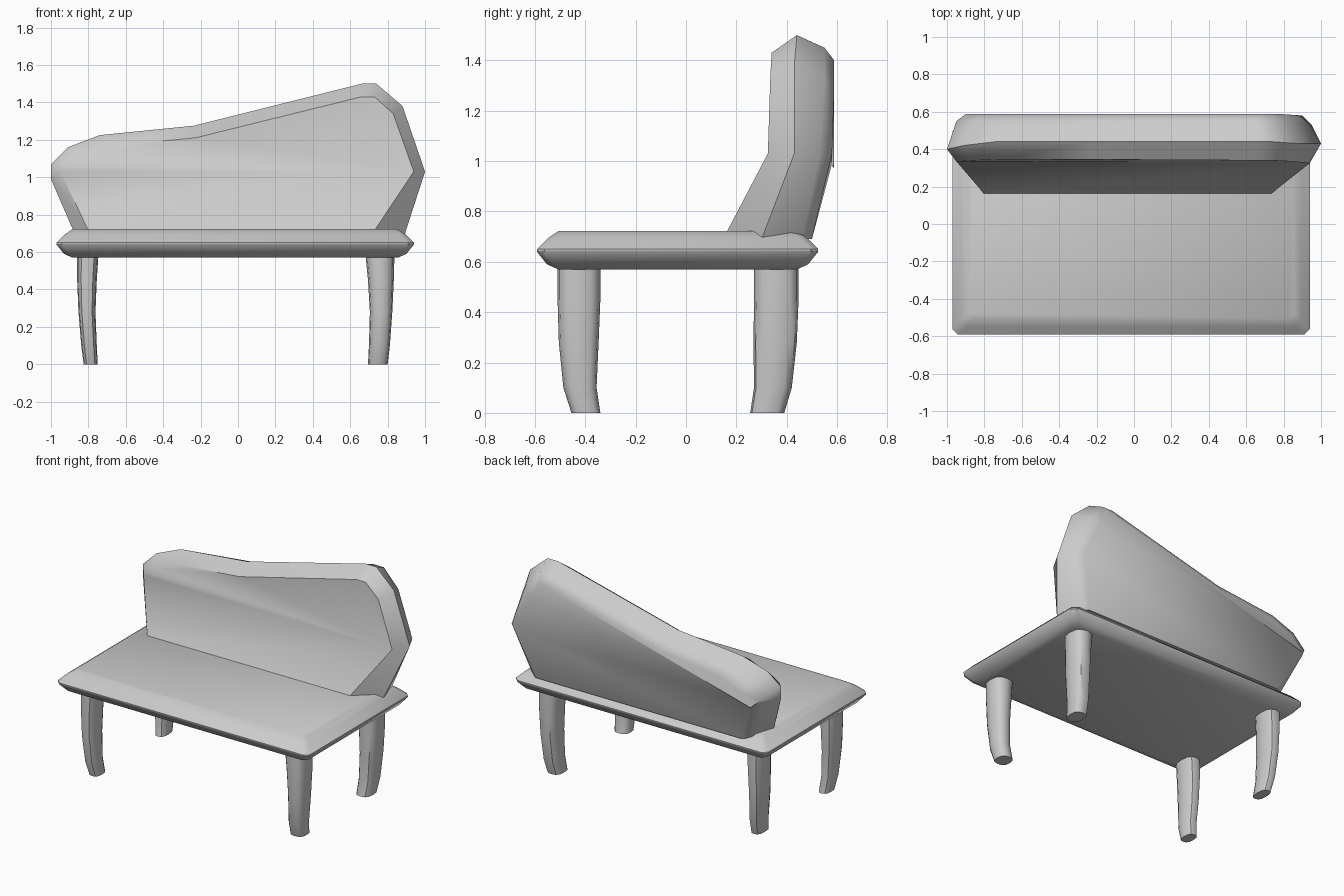
import bpy, bmesh, math

if "Cube" in bpy.data.objects:
    bpy.data.objects.remove(bpy.data.objects["Cube"])


def finish(name, bm, angle=40):
    bmesh.ops.recalc_face_normals(bm, faces=bm.faces)
    mesh = bpy.data.meshes.new(name)
    bm.to_mesh(mesh)
    bm.free()
    ob = bpy.data.objects.new(name, mesh)
    bpy.context.collection.objects.link(ob)
    bpy.ops.object.select_all(action='DESELECT')
    bpy.context.view_layer.objects.active = ob
    ob.select_set(True)
    bpy.ops.object.shade_smooth_by_angle(angle=math.radians(angle))
    return ob


def loft(bm, rings, closed=True):
    vs = [[bm.verts.new(p) for p in r] for r in rings]
    n = len(vs[0])
    for a, b in zip(vs, vs[1:]):
        for i in range(n):
            j = (i + 1) % n
            bm.faces.new((a[i], a[j], b[j], b[i]))
    if closed:
        bm.faces.new(vs[0])
        bm.faces.new(vs[-1])
    return vs


def cut_rect(x0, x1, y0, y1, z, c):
    # rectangle with clipped corners
    return [(x0 + c, y0, z), (x1 - c, y0, z), (x1, y0 + c, z), (x1, y1 - c, z),
            (x1 - c, y1, z), (x0 + c, y1, z), (x0, y1 - c, z), (x0, y0 + c, z)]


def oval(x0, x1, y0, y1, z, n=12, power=0.75):
    # softly squared oval filling the given bounds
    pts = []
    for i in range(n):
        a = 2 * math.pi * i / n
        c, s = math.cos(a), math.sin(a)
        pts.append(((x0 + x1) / 2 + (x1 - x0) / 2 * math.copysign(abs(c) ** power, c),
                    (y0 + y1) / 2 + (y1 - y0) / 2 * math.copysign(abs(s) ** power, s), z))
    return pts


# seat: thin slab with a pointed rim (inset, height)
bm = bmesh.new()
rim = [(0.085, 0.57), (0.04, 0.59), (0.0, 0.64), (0.0, 0.65), (0.045, 0.695), (0.085, 0.722)]
loft(bm, [cut_rect(-0.97 + d, 0.94 - d, -0.592 + d, 0.525 - d, z, 0.03) for d, z in rim])
finish("seat", bm)

# backrest: asymmetric outline swept through rings from front to back
front = [(-0.80, 0.16, 0.715), (-0.95, 0.335, 1.03), (-0.87, 0.34, 1.10), (-0.72, 0.345, 1.165),
         (-0.23, 0.345, 1.21), (0.66, 0.34, 1.43), (0.73, 0.34, 1.43), (0.83, 0.335, 1.34),
         (0.94, 0.325, 1.03), (0.73, 0.16, 0.715)]
edge = [(-0.87, 0.30, 0.69), (-1.0, 0.40, 0.99), (-1.0, 0.40, 1.07), (-0.91, 0.42, 1.16),
        (-0.74, 0.44, 1.225), (-0.24, 0.44, 1.275), (0.66, 0.44, 1.50), (0.74, 0.44, 1.50),
        (0.88, 0.43, 1.38), (1.0, 0.43, 1.03), (0.89, 0.30, 0.69)]
# split the front's left shoulder so both rings have the same count
front.insert(2, (-0.94, 0.335, 1.06))


def inset(ring, d, y_foot, y_side, y_top):
    cx, cz = 0.0, 0.95
    out = []
    for i, (x, y, z) in enumerate(ring):
        foot = i in (0, len(ring) - 1)
        side = i in (1, len(ring) - 2)
        nx = x - math.copysign(d * (abs(x) > 0.5) * (0.4 if z > 1.45 else 1), x)
        out.append((nx, y_foot if foot else y_side if side else y_top,
                    z if foot or side else z - d))
    return out


bm = bmesh.new()
rings = loft(bm, [front, edge, inset(edge, 0.05, 0.46, 0.53, 0.55),
                  inset(edge, 0.10, 0.50, 0.58, 0.588)], closed=False)
for r in (rings[0], rings[-1]):
    bm.faces.new((r[0], r[1], r[-2], r[-1]))
    bm.faces.new(r[1:-1])
bm.faces.new([r[0] for r in rings] + [r[-1] for r in reversed(rings)])
finish("backrest", bm, 50)

# legs: bounds of each section from top to floor
heights = [0.60, 0.45, 0.28, 0.10, 0.0]
left = [(-0.86, -0.745), (-0.86, -0.755), (-0.853, -0.762), (-0.838, -0.755), (-0.825, -0.75)]
right = [(0.68, 0.837), (0.695, 0.833), (0.705, 0.825), (0.70, 0.812), (0.695, 0.80)]
fore = [(-0.51, -0.34), (-0.51, -0.34), (-0.505, -0.347), (-0.487, -0.355), (-0.455, -0.34)]
rear = [(0.27, 0.447), (0.27, 0.447), (0.268, 0.44), (0.27, 0.42), (0.255, 0.39)]
for xname, xs in (("left", left), ("right", right)):
    for yname, ys in (("front", fore), ("back", rear)):
        bm = bmesh.new()
        loft(bm, [oval(*x, *y, z) for x, y, z in zip(xs, ys, heights)])
        finish(f"{yname}_{xname}_leg", bm)
